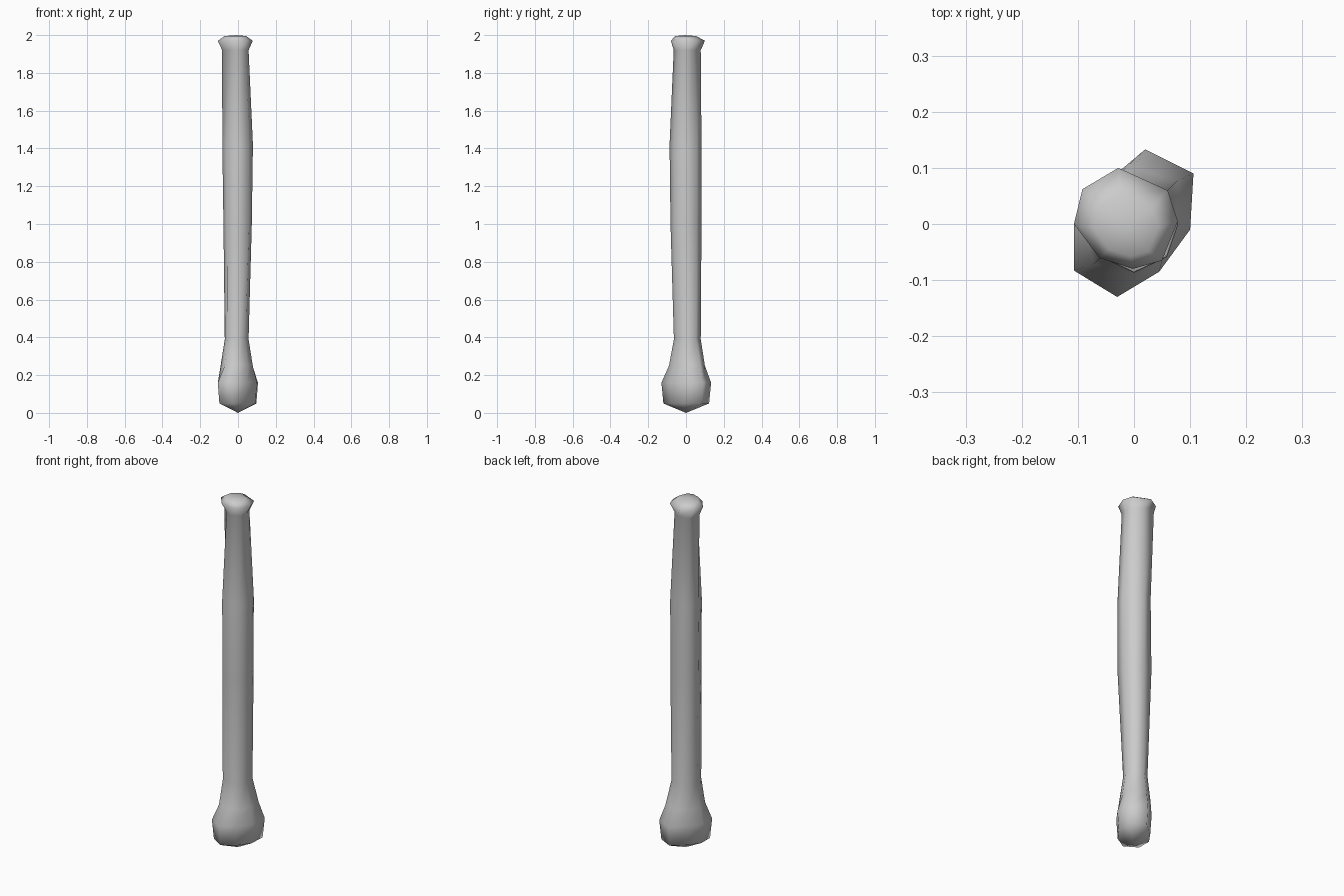
import bpy, bmesh, math

if "Cube" in bpy.data.objects:
    bpy.data.objects.remove(bpy.data.objects["Cube"])


def radial(radii):
    """Eight-sided cross-section from radii taken every 45 degrees."""
    return [(r * math.cos(i * math.pi / 4), r * math.sin(i * math.pi / 4))
            for i, r in enumerate(radii)]


def scaled(points, s, dx=0, dy=0):
    return [(x * s + dx, y * s + dy) for x, y in points]


# Widest outlines of the lower knob and upper head
knob = [(.10, -.01), (.106, .09), (.02, .133), (-.062, .064),
        (-.107, 0), (-.107, -.083), (-.03, -.13), (.045, -.085)]
head = [(.078, .005), (.06, .06), (-.028, .10), (-.092, .062),
        (-.107, 0), (-.062, -.06), (-.002, -.08), (.05, -.065)]

# Cross-sections from foot to top: height, outline
sections = [
    (0.05, scaled(knob, .92)),
    (0.16, knob),
    (0.25, radial([.078, .108, .10, .083, .092, .10, .09, .075])),
    (0.39, radial([.056, .076, .078, .068, .070, .080, .064, .055])),
    (1.00, radial([.073, .082, .082, .088, .077, .082, .082, .083])),
    (1.42, radial([.079, .083, .082, .084, .083, .083, .087, .083])),
    (1.92, radial([.056, .060, .078, .100, .084, .060, .065, .062])),
    (1.97, head),
    (1.995, scaled(head, .62, -.005, -.008)),
]

# Bone: lofted shaft with knob and head
bm = bmesh.new()
rings = [[bm.verts.new((x, y, z)) for x, y in pts] for z, pts in sections]
for low, high in zip(rings, rings[1:]):
    for i in range(8):
        j = (i + 1) % 8
        bm.faces.new((low[i], low[j], high[j], high[i]))

# Pointed foot and gently domed top
foot = bm.verts.new((0, 0, 0))
crown = bm.verts.new((-.01, -.005, 2))
for i in range(8):
    j = (i + 1) % 8
    bm.faces.new((rings[0][j], rings[0][i], foot))
    bm.faces.new((rings[-1][i], rings[-1][j], crown))
bmesh.ops.recalc_face_normals(bm, faces=bm.faces)

mesh = bpy.data.meshes.new("leg_bone")
bm.to_mesh(mesh)
bm.free()
bone = bpy.data.objects.new("leg_bone", mesh)
bpy.context.collection.objects.link(bone)
bpy.context.view_layer.objects.active = bone
bone.select_set(True)
bpy.ops.object.shade_smooth_by_angle(angle=math.radians(80))
